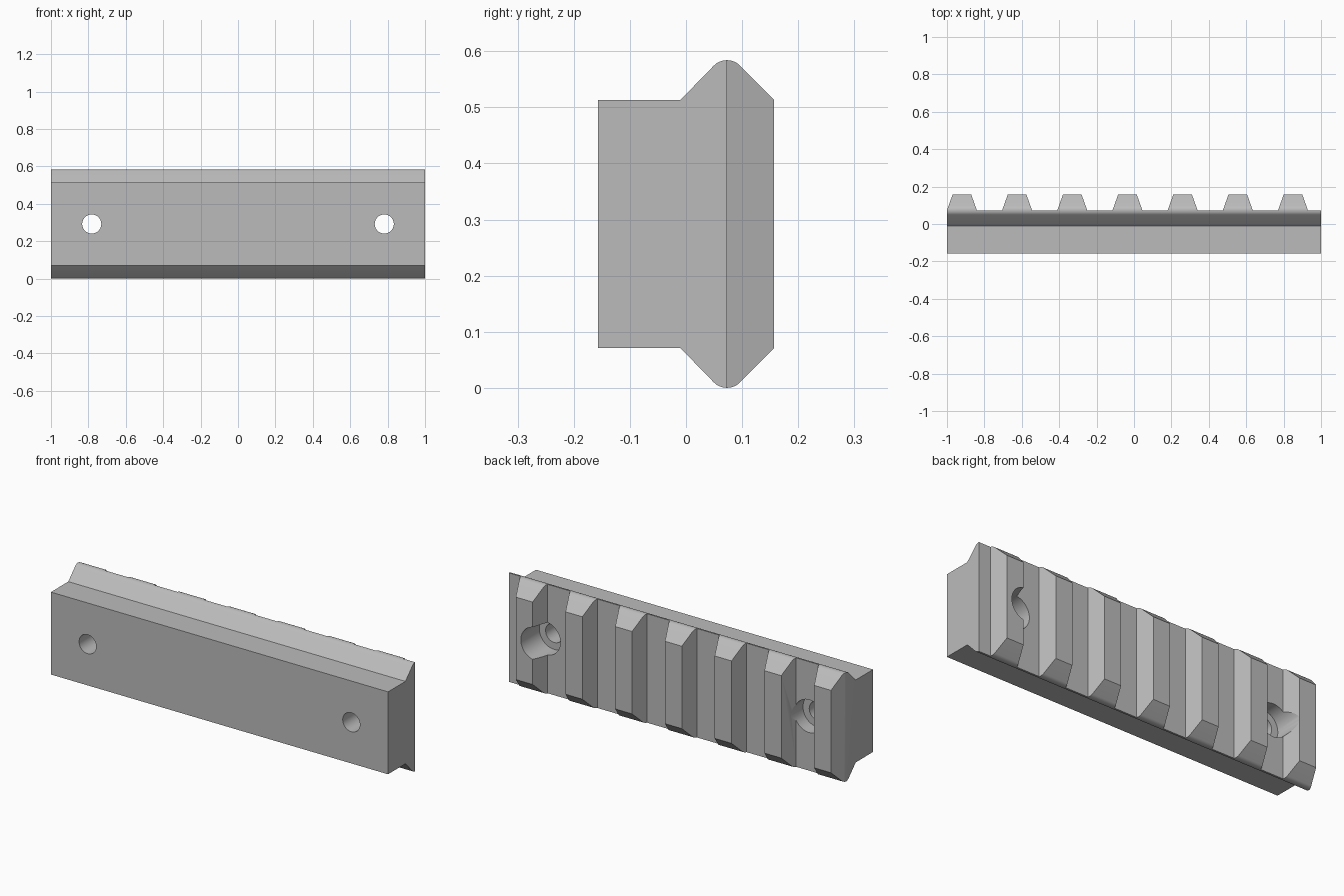
import bpy, bmesh, math
from mathutils import Vector, Matrix

if "Cube" in bpy.data.objects:
    bpy.data.objects.remove(bpy.data.objects["Cube"], do_unlink=True)

MID_Z, TOP_Z = 0.292, 0.584
FLOOR_Y, BACK_Y = 0.073, 0.157      # slot floor and tooth crest
PITCH, FIRST = 0.295, -0.92         # tooth spacing and first tooth centre
BASE_HALF, SLOPE = 0.08, 0.03 / 0.084

metal = bpy.data.materials.new("grey metal")
metal.use_nodes = True
colour = (0.5, 0.5, 0.5, 1)
metal.diffuse_color = colour
metal.node_tree.nodes["Principled BSDF"].inputs["Base Color"].default_value = colour


def prism(bm, points, offset):
    """Extrude a closed outline along an offset."""
    face = bm.faces.new([bm.verts.new(p) for p in points])
    ext = bmesh.ops.extrude_face_region(bm, geom=[face])["geom"]
    verts = [v for v in ext if isinstance(v, bmesh.types.BMVert)]
    bmesh.ops.translate(bm, verts=verts, vec=offset)


def finish(bm, name):
    bmesh.ops.recalc_face_normals(bm, faces=bm.faces)
    mesh = bpy.data.meshes.new(name)
    bm.to_mesh(mesh)
    bm.free()
    mesh.materials.append(metal)
    obj = bpy.data.objects.new(name, mesh)
    bpy.context.collection.objects.link(obj)
    return obj


def cut(target, cutter):
    cutter.hide_render = True
    mod = target.modifiers.new("cut", "BOOLEAN")
    mod.operation, mod.solver, mod.object = "DIFFERENCE", "EXACT", cutter
    bpy.context.view_layer.objects.active = target
    bpy.ops.object.modifier_apply(modifier=mod.name)
    bpy.data.objects.remove(cutter, do_unlink=True)


# Rail bar: upper half of the section, mirrored downwards
radius = 0.033
upper = [(-0.157, 0.513), (-0.01, 0.513)]
for i in range(9):
    a = math.radians(135 - 90 * i / 8)
    upper.append((FLOOR_Y + radius * math.cos(a), TOP_Z - radius + radius * math.sin(a)))
upper.append((BACK_Y, 0.513))
section = upper + [(y, 2 * MID_Z - z) for y, z in reversed(upper)]
bm = bmesh.new()
prism(bm, [(-1, y, z) for y, z in section], Vector((2, 0, 0)))
rail = finish(bm, "accessory_rail")

# Sloped cross slots between the teeth
bm = bmesh.new()
top_y = 0.2
spread = (top_y - FLOOR_Y) * SLOPE
for i in range(-1, 7):
    left = FIRST + PITCH * i + BASE_HALF
    right = FIRST + PITCH * (i + 1) - BASE_HALF
    outline = [(left, FLOOR_Y), (right, FLOOR_Y), (right + spread, top_y), (left - spread, top_y)]
    prism(bm, [(x, y, -0.1) for x, y in outline], Vector((0, 0, 0.8)))
cut(rail, finish(bm, "slot_cutter"))


# Through holes and wider counterbores from the back
def bores(name, r, y0, y1):
    b = bmesh.new()
    for x in (-0.782, 0.782):
        place = Matrix.Translation((x, (y0 + y1) / 2, MID_Z)) @ Matrix.Rotation(math.pi / 2, 4, "X")
        bmesh.ops.create_cone(b, cap_ends=True, segments=48, radius1=r, radius2=r,
                              depth=y1 - y0, matrix=place)
    return finish(b, name)


cut(rail, bores("counterbore_cutter", 0.088, 0.0, 0.25))
cut(rail, bores("hole_cutter", 0.051, -0.25, 0.1))

# Smooth shading on the rounded tips and bores only
bpy.ops.object.select_all(action="DESELECT")
rail.select_set(True)
bpy.context.view_layer.objects.active = rail
bpy.ops.object.shade_smooth_by_angle(angle=math.radians(20))
